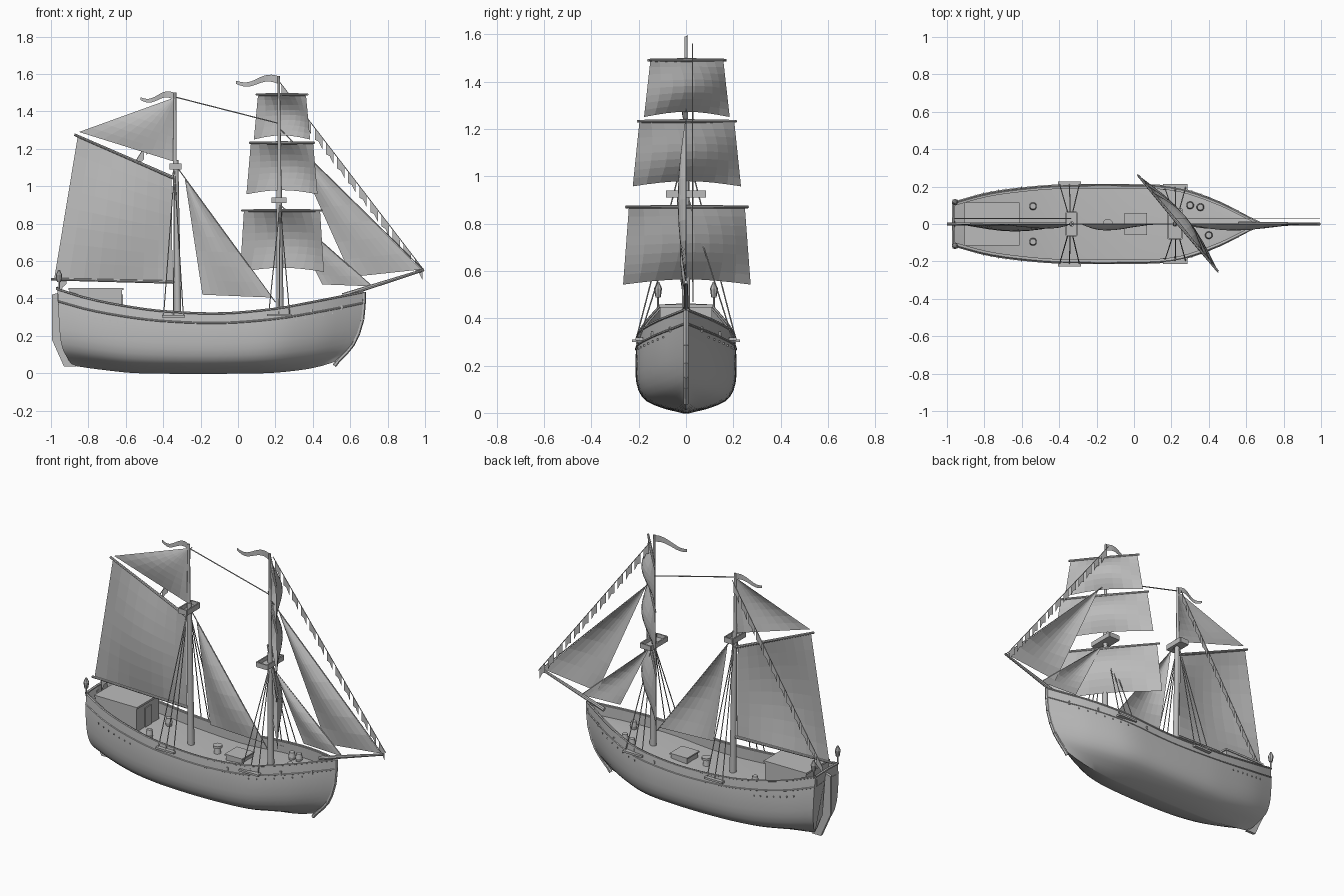
import bpy, bmesh, math
from mathutils import Vector as V

if "Cube" in bpy.data.objects:
    bpy.data.objects.remove(bpy.data.objects["Cube"])

grey = bpy.data.materials.new("weathered grey")
grey.diffuse_color = (0.5, 0.5, 0.5, 1)
grey.use_nodes = True
grey.node_tree.nodes["Principled BSDF"].inputs["Base Color"].default_value = grey.diffuse_color


def finish(name, bm, smooth=None, normals=True):
    bmesh.ops.remove_doubles(bm, verts=bm.verts, dist=1e-5)
    if normals:
        bmesh.ops.recalc_face_normals(bm, faces=bm.faces)
    me = bpy.data.meshes.new(name)
    bm.to_mesh(me)
    bm.free()
    me.materials.append(grey)
    ob = bpy.data.objects.new(name, me)
    bpy.context.collection.objects.link(ob)
    if smooth:
        bpy.ops.object.select_all(action='DESELECT')
        ob.select_set(True)
        bpy.context.view_layer.objects.active = ob
        bpy.ops.object.shade_smooth_by_angle(angle=math.radians(smooth))
    return ob


def add_tube(bm, a, b, r1, r2=None, n=8):
    a, b = V(a), V(b)
    d = b - a
    m = d.to_track_quat('Z', 'Y').to_matrix().to_4x4()
    m.translation = (a + b) / 2
    bmesh.ops.create_cone(bm, cap_ends=True, segments=n, radius1=r1,
                          radius2=r1 if r2 is None else r2, depth=d.length, matrix=m)


def tubes(name, items, n=8, smooth=40):
    bm = bmesh.new()
    for it in items:
        add_tube(bm, *it, n=n)
    return finish(name, bm, smooth)


def boxes(name, items):
    bm = bmesh.new()
    for lo, hi in items:
        vs = bmesh.ops.create_cube(bm, size=1)['verts']
        for v in vs:
            v.co = V([(lo[i] + hi[i]) / 2 + v.co[i] * (hi[i] - lo[i]) for i in range(3)])
    return finish(name, bm)


def curve_at(tab, x):
    """Smooth interpolation through (x, value) pairs."""
    k = max(i for i in range(len(tab) - 1) if tab[i][0] <= x or i == 0)
    slope = lambda i, j: (tab[j][1] - tab[i][1]) / (tab[j][0] - tab[i][0])
    m0, m1 = slope(max(k - 1, 0), k + 1), slope(k, min(k + 2, len(tab) - 1))
    h = tab[k + 1][0] - tab[k][0]
    s = (x - tab[k][0]) / h
    return ((2*s**3 - 3*s**2 + 1) * tab[k][1] + (s**3 - 2*s*s + s) * h * m0
            + (3*s*s - 2*s**3) * tab[k + 1][1] + (s**3 - s*s) * h * m1)


# hull lines: u runs stern to bow, t runs keel to gunwale
BEAM = [(0, .115), (.1, .16), (.2, .186), (.35, .206), (.65, .206), (.73, .193),
        (.8, .16), (.88, .108), (.94, .058), (1, .008)]
KEEL = [(0, .04), (.1, .02), (.25, 0), (.72, 0), (.85, .015), (.93, .035), (1, .065)]
SHEER = [(0, .45), (.1, .4), (.22, .36), (.34, .333), (.53, .32), (.71, .345), (.83, .38), (1, .435)]
STERN = [(0, -.88), (.05, -.9), (.28, -.945), (1, -.965)]
STEM = [(0, .53), (.24, .61), (.6, .66), (1, .67)]
SIDE = [(0, .03), (.06, .42), (.16, .79), (.3, .96), (.5, 1.02), (.75, 1.02), (1, .98)]
TS = [0, .06, .11, .16, .22, .3, .4, .5, .65, .8, 1]


def hull(u, t, side=1, out=0):
    x0, x1 = curve_at(STERN, t), curve_at(STEM, t)
    zk, zt = curve_at(KEEL, u), curve_at(SHEER, u)
    power = 1 + .9 * abs(2 * u - 1) ** 3
    w = curve_at(BEAM, u) * curve_at(SIDE, t) ** power + out
    return V((x0 + (x1 - x0) * u, side * max(w, .001), zk + (zt - zk) * t))


# hull shell with bulwark and deck
bm = bmesh.new()
N = 36
rows = []
for i in range(N + 1):
    u = i / N
    ring = [hull(u, t) for t in TS]
    top = ring[-1]
    inner = V((top.x, max(top.y - .014, .001), top.z))
    deck = inner - V((0, 0, .065))
    ring = [V((ring[0].x, 0, ring[0].z))] + ring + [inner, deck, V((deck.x, 0, deck.z + .006))]
    rows.append([bm.verts.new(p) for p in ring])
for a, b in zip(rows, rows[1:]):
    for j in range(len(a) - 1):
        bm.faces.new((a[j], b[j], b[j + 1], a[j + 1]))
s = rows[0]
bm.faces.new(s[:len(TS) + 1] + [bm.verts.new((s[len(TS)].co.x, 0, .45))])   # transom
bmesh.ops.mirror(bm, geom=bm.verts[:] + bm.edges[:] + bm.faces[:], axis='Y', merge_dist=1e-4)
finish("hull", bm, 25)


def path(name, pts, r):
    tubes(name, [(a, b, r) for a, b in zip(pts, pts[1:])], n=6)


for side, label in ((1, "port"), (-1, "starboard")):
    path(label + "_cap_rail", [hull(i / 24, 1, side) for i in range(25)], .006)
    path(label + "_wale", [hull(i / 24, .84, side) for i in range(25)], .005)
path("taffrail", [hull(0, 1, 1), V((-.967, 0, .455)), hull(0, 1, -1)], .008)
path("stem_post", [V((.515, 0, .04))] + [V((curve_at(STEM, t) + .004, 0, .065 + .37 * t))
     for t in (0, .12, .24, .4, .6, .8, 1)], .011)

# small ports and scuppers along the sides
ports = []
for side in (1, -1):
    for u, t, r in [(.635, .9, .009), (.83, .87, .011), (.93, .84, .011)] + \
            [(.07 + .025 * k, .74, .004) for k in range(7)] + [(.72 + .03 * k, .78, .004) for k in range(7)]:
        p = hull(u, t, side)
        ports.append((p - V((r * .6, .005, r)), p + V((r * .6, .005, r))))
boxes("ports_and_scuppers", ports)

# rudder
bm = bmesh.new()
prof = [(-.96, .43), (-.995, .42), (-.995, .18), (-.93, .035), (-.865, .035), (-.9, .07), (-.94, .17)]
f = bm.faces.new([bm.verts.new((x, -.009, z)) for x, z in prof])
ext = bmesh.ops.extrude_face_region(bm, geom=[f])['geom']
for v in ext:
    if isinstance(v, bmesh.types.BMVert):
        v.co.y = .009
finish("rudder", bm)

# deck furniture
boxes("stern_cabin", [((-.9, -.11, .27), (-.62, .11, .445)), ((-.905, -.115, .445), (-.613, .115, .457)),
                      ((-.62, -.03, .29), (-.614, .03, .42))])
boxes("cargo_hatch", [((-.045, -.055, .24), (.065, .055, .292)), ((-.05, -.06, .292), (.07, .06, .3))])
tubes("capstan", [((-.14, 0, .25), (-.14, 0, .295), .022, .016), ((-.14, 0, .295), (-.14, 0, .31), .027)], n=12)
barrels = []
for x, y, z in [(-.54, .095, .28), (-.54, -.095, .28), (.355, .09, .3), (.4, -.06, .31), (.3, .1, .29)]:
    barrels += [((x, y, z), (x, y, z + .028), .016, .021), ((x, y, z + .028), (x, y, z + .056), .021, .016)]
tubes("barrels", barrels, n=10)
lamps = []
for y in (-.118, .118):
    lamps += [((-.957, y, .44), (-.957, y, .49), .004), ((-.957, y, .488), (-.957, y, .525), .011, .017),
              ((-.957, y, .525), (-.957, y, .552), .017, .005)]
tubes("stern_lanterns", lamps, n=8)

# masts and spars
tubes("main_mast", [((-.322, 0, .25), (-.333, 0, 1.14), .02, .014), ((-.338, 0, 1.06), (-.337, 0, 1.5), .011, .007)], n=10)
tubes("fore_mast", [((.225, 0, .26), (.22, 0, .98), .02, .014), ((.222, 0, .9), (.218, 0, 1.59), .012, .006)], n=10)
tubes("bowsprit", [((.56, 0, .415), (.995, 0, .553), .013, .007)])
tubes("gaff", [((-.875, 0, 1.276), (-.345, 0, 1.045), .007, .009)])
tubes("boom", [((-1, 0, .503), (-.33, 0, .487), .007, .009)])


# mast tops: shallow trays
def tray(name, x, z, wx, wy, h):
    boxes(name, [((x - wx, -wy, z), (x + wx, wy, z + .008))] +
          [((x - wx, sy * wy - .004, z), (x + wx, sy * wy + .004, z + h)) for sy in (1, -1)] +
          [((x + sx * wx - .004, -wy, z), (x + sx * wx + .004, wy, z + h)) for sx in (1, -1)])


tray("main_top", -.335, 1.09, .028, .062, .032)
tray("fore_top", .22, .91, .036, .08, .03)

# channels and shrouds
ropes, boards = [], []
for mx, half, z, top, y in ((-.345, .062, .305, 1.08, .212), (.22, .066, .312, .9, .197)):
    for sd in (1, -1):
        boards.append(((mx - half, sd * y - .016, z - .006), (mx + half, sd * y + .016, z + .006)))
        ropes += [((mx + k * half * .85, sd * y, z), (mx + .005, sd * .012, top), .003) for k in (-1, 0, 1)]
boxes("channels", boards)
# stays
ropes += [((-.33, 0, 1.475), (.22, 0, 1.335), .0035), ((.22, 0, 1.31), (.99, 0, .553), .003),
          ((.225, 0, .9), (.72, 0, .462), .003), ((-.325, 0, 1.1), (.2, 0, .38), .003)]
tubes("shrouds_and_stays", ropes, n=5)


# sails: a, b are the head corners, c, d the foot corners
def sail(name, a, b, c, d, belly, arch=0, n=8):
    a, b, c, d, belly = map(V, (a, b, c, d, belly))
    bm = bmesh.new()
    g = []
    for j in range(n + 1):
        v = j / n
        g.append([])
        for i in range(n + 1):
            u = i / n
            p = a.lerp(b, u).lerp(d.lerp(c, u), v)
            p = p + belly * math.sin(math.pi * u) * math.sin(math.pi * v) \
                + V((0, 0, arch * v * math.sin(math.pi * u)))
            g[-1].append(bm.verts.new(p))
    for j in range(n):
        for i in range(n):
            bm.faces.new((g[j][i], g[j][i + 1], g[j + 1][i + 1], g[j + 1][i]))
    bmesh.ops.dissolve_degenerate(bm, dist=1e-5, edges=bm.edges)
    return finish(name, bm)


def tri_sail(name, head, tack, clew, belly):
    pts = [(x, 0, z) for x, z in (head, tack, clew)]
    sail(name, pts[0], pts[0], pts[1], pts[2], (0, -belly, 0))


sail("mainsail", (-.857, 0, 1.265), (-.355, 0, 1.05), (-.35, 0, .487), (-.982, 0, .508), (0, -.04, 0))
tri_sail("main_topsail", (-.337, 1.475), (-.85, 1.29), (-.337, 1.13), .025)
tri_sail("main_staysail", (-.285, 1.045), (.18, .405), (-.19, .42), .035)
tri_sail("outer_jib", (.275, 1.255), (.98, .555), (.607, .515), .035)
tri_sail("inner_jib", (.25, .88), (.715, .465), (.45, .475), .025)

# square sails on braced yards
d, nrm = V((.64, -.77, 0)), V((.77, .64, 0))
for name, z, foot, yard, head, low in (("fore_course", .87, .542, .335, .318, .35),
                                       ("fore_topsail", 1.232, .957, .27, .26, .297),
                                       ("fore_topgallant", 1.49, 1.25, .213, .2, .235)):
    c = V((.226, -.004, z)) + nrm * .012
    e = V((c.x, c.y, foot))
    tubes(name + "_yard", [(c, c - d * yard, .009, .006), (c, c + d * yard, .009, .006)])
    sail(name, c - d * head, c + d * head, e + d * low, e - d * low, nrm * .055, .022)


# streaming mast flags
def flag(name, x, z, length, h):
    bm = bmesh.new()
    prev = None
    for i in range(13):
        s = i / 12
        zz = z + .014 * math.sin(s * 6.3) - .012 * s
        hh = h * (1 - .6 * s)
        y = .006 * math.sin(s * 7)
        cur = [bm.verts.new((x - length * s, y, zz + hh / 2)), bm.verts.new((x - length * s, y, zz - hh / 2))]
        if prev:
            bm.faces.new((prev[0], cur[0], cur[1], prev[1]))
        prev = cur
    finish(name, bm)


flag("main_flag", -.337, 1.48, .185, .038)
flag("fore_flag", .218, 1.567, .228, .042)


# bunting: a line with swallow-tailed pennants
def bunting(name, a, b, n, w=.04, h=.062):
    a, b = V(a), V(b)
    bm = bmesh.new()
    add_tube(bm, a, b, .0025, n=5)
    step = (b - a) * (w / abs(b.x - a.x))
    for i in range(n):
        p = a.lerp(b, (i + .55) / n)
        l, r = p - step / 2, p + step / 2
        dz = V((0, 0, h))
        bm.faces.new([bm.verts.new(q) for q in (l, r, r - dz, p - dz * .75, l - dz)])
    finish(name, bm)


bunting("fore_bunting", (.22, .028, 1.56), (.992, .028, .553), 13)
bunting("aft_bunting", (-.337, .03, 1.47), (-.96, .03, .47), 12)
